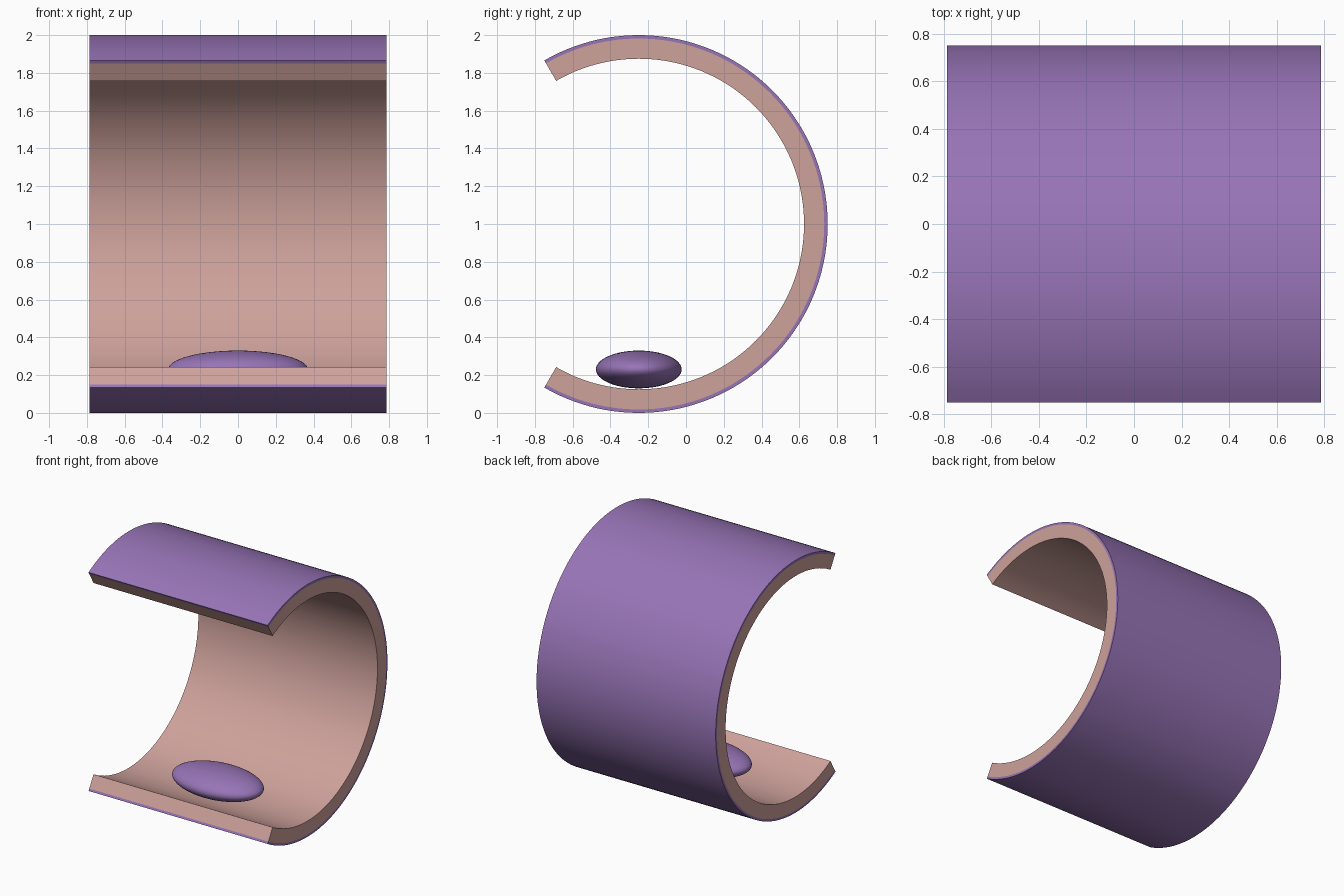
import bpy, bmesh
from math import cos, sin, pi, radians

if "Cube" in bpy.data.objects:
    bpy.data.objects.remove(bpy.data.objects["Cube"])

HALF_W = 0.785          # half length along x
CY, CZ = -0.25, 1.0     # axis of the curved shell
SEGS = 96


def material(name, color):
    m = bpy.data.materials.new(name)
    m.diffuse_color = (*color, 1)
    m.use_nodes = True
    m.node_tree.nodes["Principled BSDF"].inputs["Base Color"].default_value = m.diffuse_color
    return m


def smooth(obj, angle=30):
    bpy.ops.object.select_all(action='DESELECT')
    obj.select_set(True)
    bpy.context.view_layer.objects.active = obj
    bpy.ops.object.shade_smooth_by_angle(angle=radians(angle))


def arc_shell(name, r_in, r_out, mat):
    """C-shaped band, open to the front, swept 240 degrees around x."""
    bm = bmesh.new()
    rings = []
    for i in range(SEGS + 1):
        a = radians(-120 + 240 * i / SEGS)
        rings.append([bm.verts.new((x, CY + r * cos(a), CZ + r * sin(a)))
                      for x, r in ((-HALF_W, r_in), (HALF_W, r_in),
                                   (HALF_W, r_out), (-HALF_W, r_out))])
    for p, q in zip(rings, rings[1:]):
        for k in range(4):
            n = (k + 1) % 4
            bm.faces.new((p[k], p[n], q[n], q[k]))
    bm.faces.new(rings[0])
    bm.faces.new(rings[-1])
    bmesh.ops.recalc_face_normals(bm, faces=bm.faces)
    me = bpy.data.meshes.new(name)
    bm.to_mesh(me)
    bm.free()
    me.materials.append(mat)
    obj = bpy.data.objects.new(name, me)
    bpy.context.collection.objects.link(obj)
    smooth(obj)
    return obj


purple = material("purple", (0.31, 0.175, 0.47))
pink = material("pink", (0.62, 0.36, 0.33))

# Thick lining and thin outer cover
arc_shell("inner_lining", 0.875, 0.982, pink)
arc_shell("outer_cover", 0.982, 1.0, purple)

# Oval cushion resting on the floor of the shell
bpy.ops.mesh.primitive_uv_sphere_add(segments=64, ring_count=32, radius=1,
                                     location=(0, CY, 0.23))
cushion = bpy.context.object
cushion.name = "cushion"
cushion.scale = (0.37, 0.227, 0.1)
bpy.ops.object.transform_apply(location=False, rotation=False, scale=True)
cushion.data.materials.append(purple)
smooth(cushion, 60)
